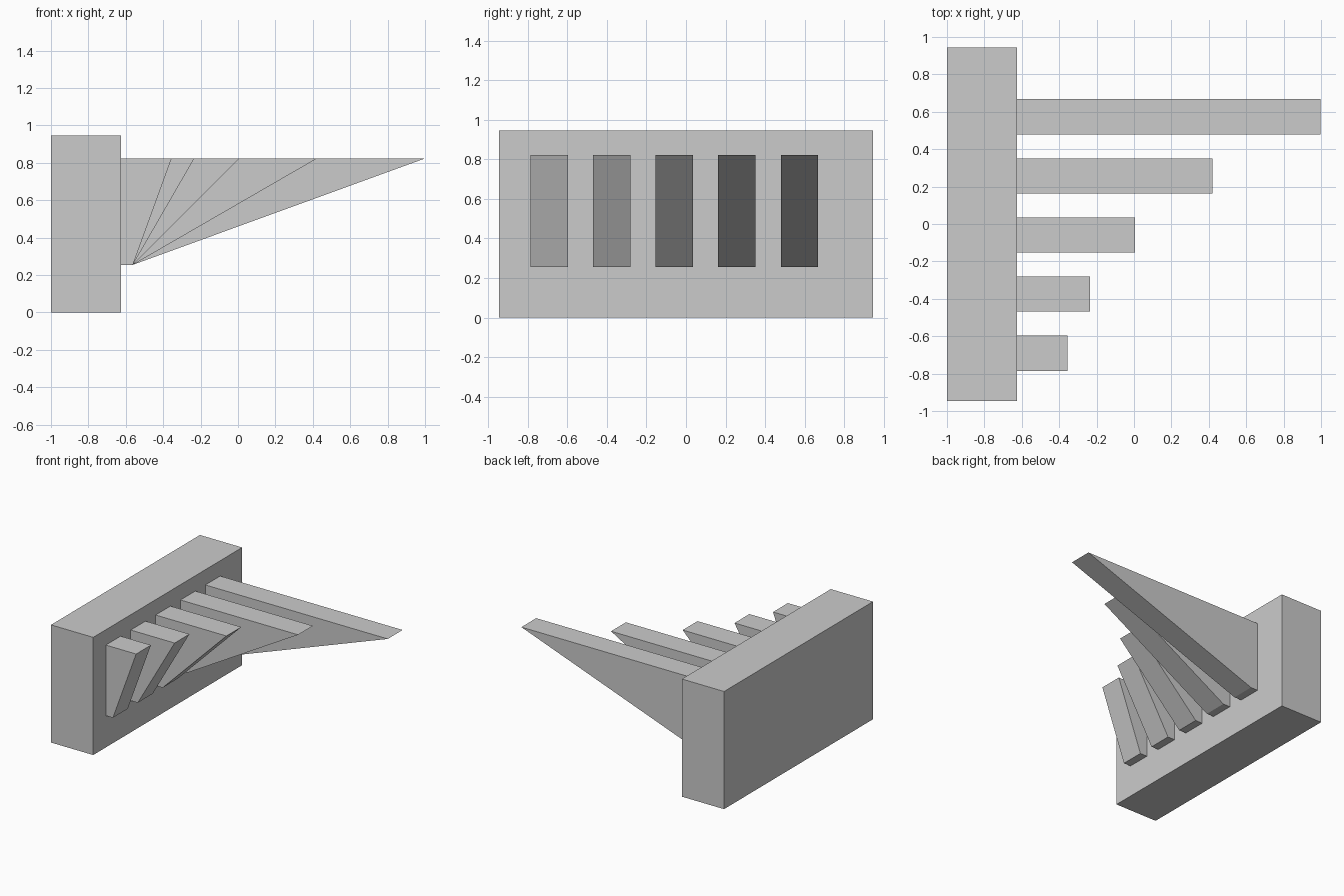
import bpy
import bmesh
from math import radians, tan

cube = bpy.data.objects.get("Cube")
if cube:
    bpy.data.objects.remove(cube, do_unlink=True)

# Single plain grey material
grey = bpy.data.materials.new("light_grey")
grey.use_nodes = True
colour = (0.6, 0.6, 0.6, 1.0)
grey.diffuse_color = colour
grey.node_tree.nodes["Principled BSDF"].inputs["Base Color"].default_value = colour


def extrude_profile(name, profile, y_min, y_max):
    """Extrude an (x, z) outline along y into a solid."""
    bm = bmesh.new()
    face = bm.faces.new([bm.verts.new((x, y_min, z)) for x, z in profile])
    result = bmesh.ops.extrude_face_region(bm, geom=[face])
    moved = [v for v in result["geom"] if isinstance(v, bmesh.types.BMVert)]
    bmesh.ops.translate(bm, verts=moved, vec=(0, y_max - y_min, 0))
    bmesh.ops.recalc_face_normals(bm, faces=bm.faces)
    mesh = bpy.data.meshes.new(name)
    bm.to_mesh(mesh)
    bm.free()
    mesh.materials.append(grey)
    obj = bpy.data.objects.new(name, mesh)
    bpy.context.collection.objects.link(obj)
    return obj


# Upright backing block
WALL_X = -0.625
HEIGHT = 0.945
extrude_profile("backing_block",
                [(-1, 0), (WALL_X, 0), (WALL_X, HEIGHT), (-1, HEIGHT)],
                -HEIGHT, HEIGHT)

# Row of brackets, each with a shallower overhang than the one before
LOW, HIGH = 0.255, 0.822
TOE_X = -0.562
WIDTH, PITCH, FIRST_Y = 0.188, 0.316, -0.785
for i, angle in enumerate((70, 60, 45, 30, 20)):
    tip_x = TOE_X + (HIGH - LOW) / tan(radians(angle))
    y = FIRST_Y + i * PITCH
    extrude_profile(f"overhang_bracket_{angle}_degrees",
                    [(WALL_X, LOW), (TOE_X, LOW), (tip_x, HIGH), (WALL_X, HIGH)],
                    y, y + WIDTH)
